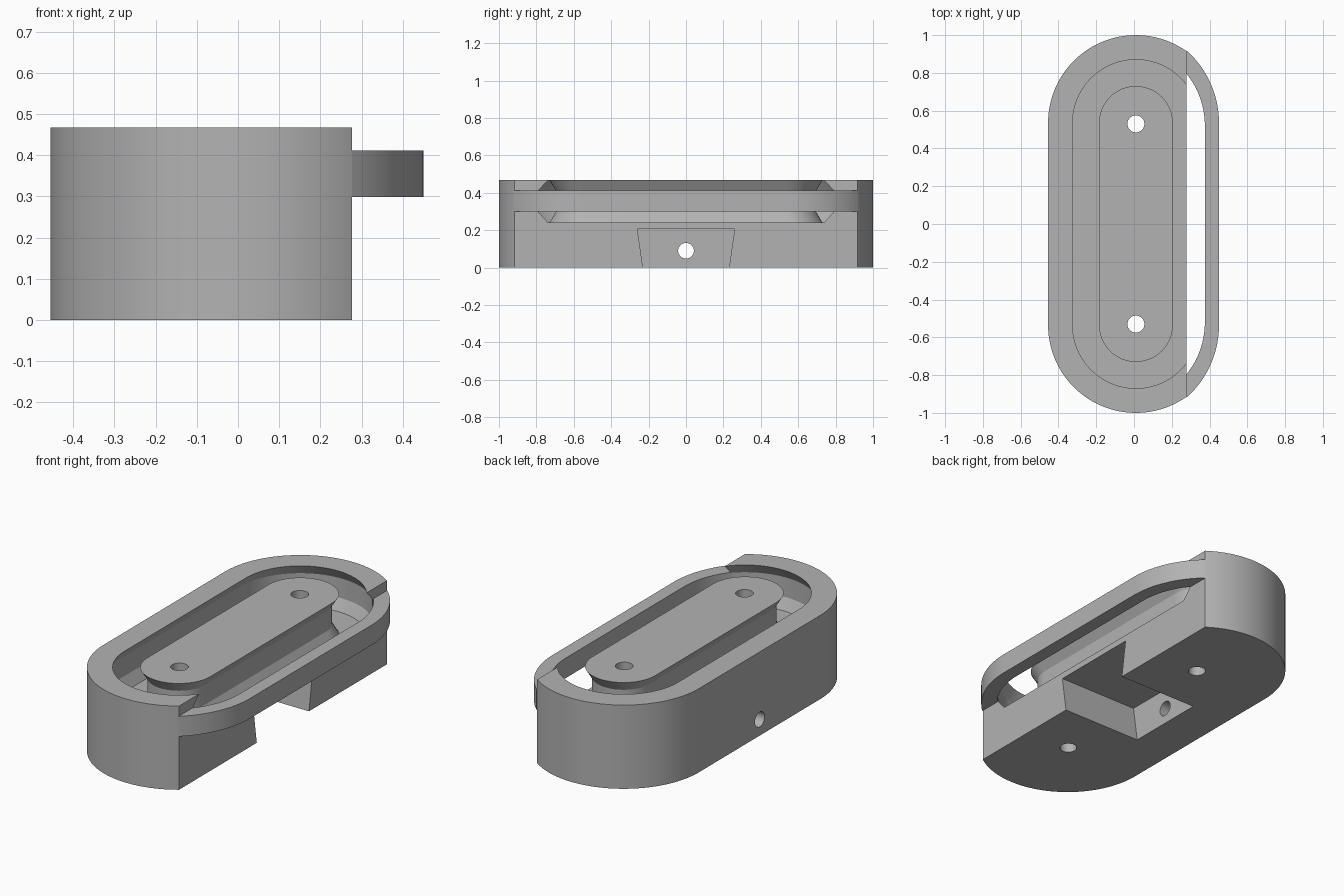
import bpy, bmesh, math
from mathutils import Matrix

if "Cube" in bpy.data.objects:
    bpy.data.objects.remove(bpy.data.objects["Cube"], do_unlink=True)

CX, CY = 0.01, 0.535      # arc centres of the slot-shaped plan
CUT_X = 0.277             # flat side of the body
HEIGHT = 0.467
OUTER_R = 0.465
SEGS = 48

grey = bpy.data.materials.new("mid grey")
grey.use_nodes = True
grey.diffuse_color = (0.45, 0.45, 0.45, 1)
grey.node_tree.nodes["Principled BSDF"].inputs["Base Color"].default_value = (0.45, 0.45, 0.45, 1)


def arc(cx, cy, r, start, end, n=SEGS):
    angles = [start + (end - start) * i / n for i in range(n + 1)]
    return [(cx + r * math.cos(a), cy + r * math.sin(a)) for a in angles]


def stadium(r):
    return arc(CX, CY, r, 0, math.pi) + arc(CX, -CY, r, math.pi, 2 * math.pi)


def finish(name, bm):
    bmesh.ops.recalc_face_normals(bm, faces=bm.faces)
    mesh = bpy.data.meshes.new(name)
    bm.to_mesh(mesh)
    bm.free()
    mesh.materials.append(grey)
    obj = bpy.data.objects.new(name, mesh)
    bpy.context.collection.objects.link(obj)
    return obj


def prism(name, outline, depth, matrix=Matrix()):
    bm = bmesh.new()
    face = bm.faces.new([bm.verts.new((u, v, 0)) for u, v in outline])
    out = bmesh.ops.extrude_face_region(bm, geom=[face])
    verts = [g for g in out["geom"] if isinstance(g, bmesh.types.BMVert)]
    bmesh.ops.translate(bm, verts=verts, vec=(0, 0, depth))
    bmesh.ops.transform(bm, verts=bm.verts, matrix=matrix)
    return finish(name, bm)


def slot_ring(name, profile):
    """Sweep a closed (radius, z) profile around the slot plan."""
    bm = bmesh.new()
    loops = [[bm.verts.new((x, y, z)) for x, y in stadium(r)] for r, z in profile]
    for a, b in zip(loops, loops[1:] + loops[:1]):
        for i in range(len(a)):
            j = (i + 1) % len(a)
            bm.faces.new((a[i], a[j], b[j], b[i]))
    return finish(name, bm)


def cylinder(name, r, depth, matrix):
    bm = bmesh.new()
    bmesh.ops.create_cone(bm, cap_ends=True, segments=32, radius1=r, radius2=r,
                          depth=depth, matrix=matrix)
    return finish(name, bm)


def activate(obj):
    bpy.ops.object.select_all(action='DESELECT')
    obj.select_set(True)
    bpy.context.view_layer.objects.active = obj


def carve(obj, cutter):
    cutter.hide_render = True
    activate(obj)
    mod = obj.modifiers.new("cut", 'BOOLEAN')
    mod.operation, mod.solver, mod.object = 'DIFFERENCE', 'EXACT', cutter
    bpy.ops.object.modifier_apply(modifier=mod.name)
    bpy.data.objects.remove(cutter, do_unlink=True)


# Body: slot-shaped block with one side sliced flat
a0 = math.acos((CUT_X - CX) / OUTER_R)
outline = (arc(CX, CY, OUTER_R, a0, math.pi)
           + arc(CX, -CY, OUTER_R, math.pi, 2 * math.pi - a0))
body = prism("body", outline, HEIGHT)

# Groove around the central island, undercut on both walls
carve(body, slot_ring("groove_cutter", [
    (0.335, 0.24), (0.37, 0.30), (0.37, 0.41), (0.335, HEIGHT), (0.335, 0.6),
    (0.195, 0.6), (0.195, HEIGHT), (0.16, 0.41), (0.16, 0.30), (0.195, 0.24)]))

# Dovetail notch underneath, open on the flat side
along_x = Matrix(((0, 0, 1, -0.215), (1, 0, 0, 0), (0, 1, 0, 0), (0, 0, 0, 1)))
carve(body, prism("notch_cutter",
                  [(-0.223, -0.05), (0.223, -0.05), (0.26, 0.205), (-0.26, 0.205)],
                  0.7, along_x))

# Two upright bolt holes and one cross hole
for y in (-0.53, 0.53):
    carve(body, cylinder("bolt_hole_cutter", 0.045, 2, Matrix.Translation((CX, y, 0))))
carve(body, cylinder("cross_hole_cutter", 0.042, 0.6,
                     Matrix.Translation((-0.4, 0, 0.09)) @ Matrix.Rotation(math.pi / 2, 4, 'Y')))


# Side band: thin loop bridging the flat side
def band_edge(cx, cy, r):
    a = math.acos((CUT_X - cx) / r)
    return arc(cx, -cy, r, -a, 0, 24) + arc(cx, cy, r, 0, a, 24)


band = prism("side_band",
             band_edge(-0.065, 0.535, 0.515) + band_edge(-0.065, 0.52, 0.44)[::-1],
             0.112, Matrix.Translation((0, 0, 0.299)))

for obj in (body, band):
    activate(obj)
    bpy.ops.object.shade_smooth_by_angle(angle=math.radians(25))
